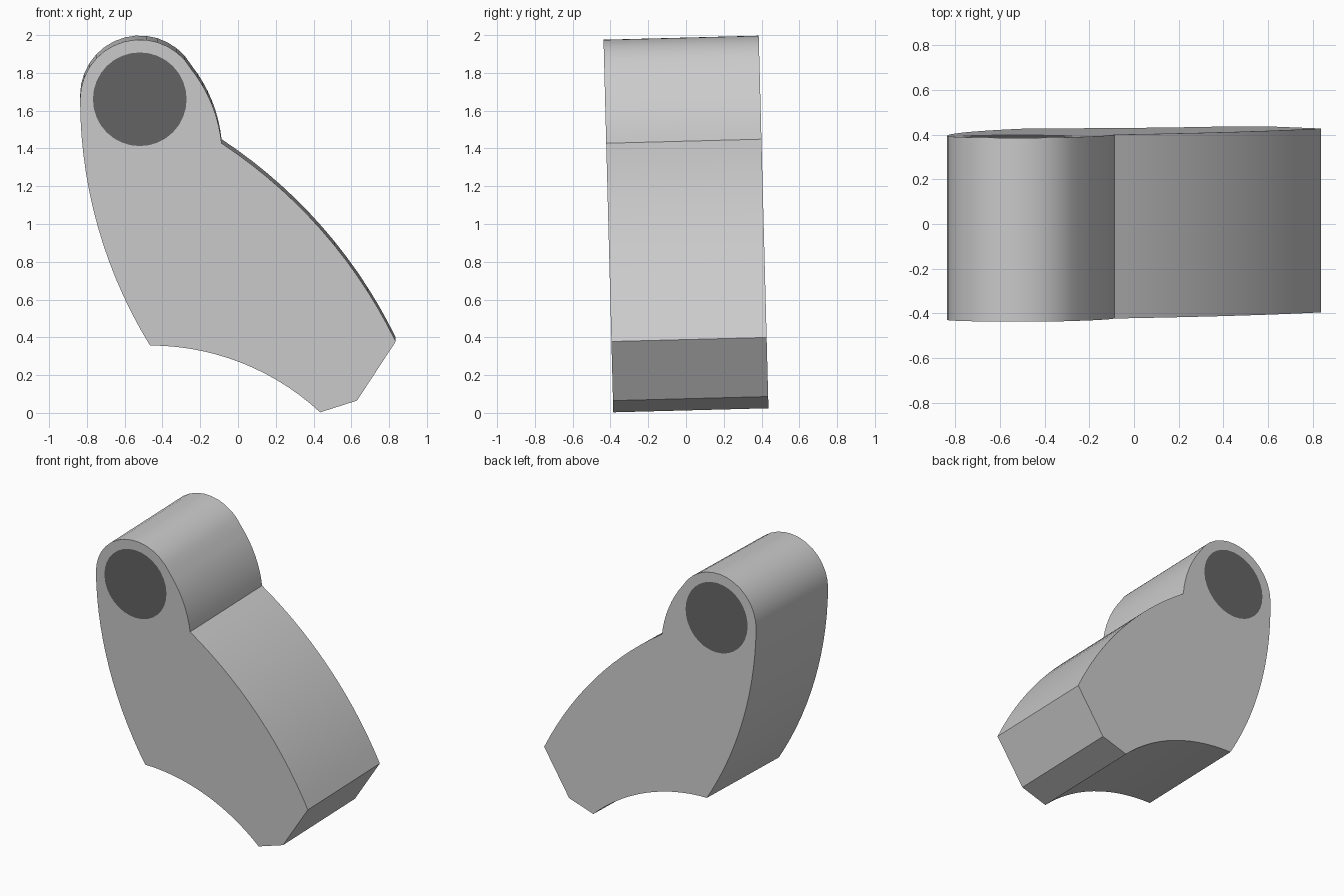
import bpy, bmesh
from math import sin, cos, tau, pi, radians, atan2, hypot

if "Cube" in bpy.data.objects:
    bpy.data.objects.remove(bpy.data.objects["Cube"])

DEPTH, TILT = 0.822, radians(1.5)
HUB, HUB_R, HOLE_R, SIDES = (-0.52, 1.661), 0.316, 0.248, 32


def arc(a, b, sag, n=14):
    """Points from a (included) to b (excluded); sag > 0 bulges left of a->b."""
    c = hypot(b[0] - a[0], b[1] - a[1])
    dx, dz = (b[0] - a[0]) / c, (b[1] - a[1]) / c
    r = (c * c / 4 + sag * sag) / (2 * abs(sag))
    half = 2 * atan2(abs(sag), c / 2)
    s = 1 if sag > 0 else -1
    pts = []
    for i in range(n):
        t = -half + 2 * half * i / n
        u, v = c / 2 + r * sin(t), s * (r * cos(t) - r * cos(half))
        pts.append((a[0] + dx * u - dz * v, a[1] + dz * u + dx * v))
    return pts


def circle(radius, start=0.0, sweep=tau, n=SIDES):
    return [(HUB[0] + radius * cos(start + sweep * i / n),
             HUB[1] + radius * sin(start + sweep * i / n)) for i in range(n)]


def extrude(name, loops):
    """Fill closed x-z loops (later loops are holes) and extrude along y."""
    bm = bmesh.new()
    edges = []
    for loop in loops:
        vs = [bm.verts.new((x, 0, z)) for x, z in loop]
        edges += [bm.edges.new((vs[i - 1], vs[i])) for i in range(len(vs))]
    bmesh.ops.triangle_fill(bm, edges=edges, use_beauty=True)
    ret = bmesh.ops.extrude_face_region(bm, geom=bm.faces[:], use_keep_orig=True)
    moved = [g for g in ret["geom"] if isinstance(g, bmesh.types.BMVert)]
    bmesh.ops.translate(bm, verts=moved, vec=(0, DEPTH, 0))
    bmesh.ops.recalc_face_normals(bm, faces=bm.faces[:])
    me = bpy.data.meshes.new(name)
    bm.to_mesh(me)
    bm.free()
    ob = bpy.data.objects.new(name, me)
    bpy.context.collection.objects.link(ob)
    ob.location = (0, -DEPTH / 2 + 0.026, 0)
    ob.rotation_euler = (TILT, 0, 0)
    bpy.ops.object.select_all(action='DESELECT')
    ob.select_set(True)
    bpy.context.view_layer.objects.active = ob
    bpy.ops.object.shade_smooth_by_angle(angle=radians(20))
    return ob


# Lever body outline, clockwise from the lower left corner
corner, notch = (-0.466, 0.357), (-0.087, 1.428)
tip, toe, heel = (0.835, 0.378), (0.63, 0.065), (0.435, 0.003)
left_tan = (HUB[0] - HUB_R, HUB[1])
neck = (HUB[0] + HUB_R * cos(pi / 6), HUB[1] + HUB_R * sin(pi / 6))
outline = (arc(corner, left_tan, 0.094)
           + circle(HUB_R, pi, -pi * 5 / 6, 14)
           + arc(neck, notch, 0.03, 8)
           + arc(notch, tip, 0.094)
           + [tip, toe]
           + arc(heel, corner, -0.0915))
extrude("lever_body", [outline, circle(HOLE_R)])

# Dark pin filling the bore, flush with both faces
pin = extrude("pivot_pin", [circle(HOLE_R)])
dark = bpy.data.materials.new("dark_grey")
dark.diffuse_color = (0.13, 0.13, 0.13, 1)
dark.use_nodes = True
dark.node_tree.nodes["Principled BSDF"].inputs["Base Color"].default_value = dark.diffuse_color
pin.data.materials.append(dark)
